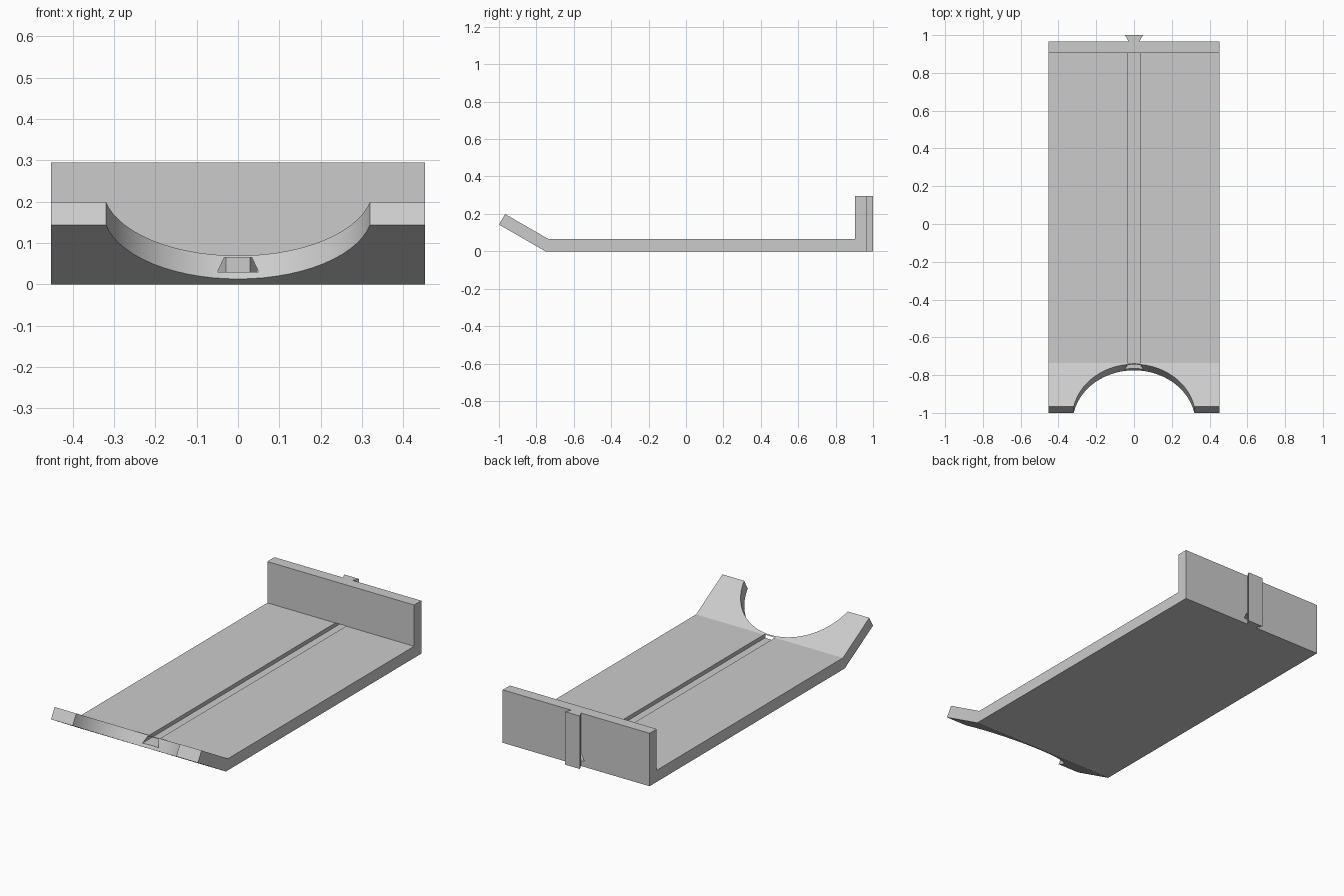
import bpy, bmesh, math
from mathutils import Vector

cube = bpy.data.objects.get("Cube")
if cube:
    bpy.data.objects.remove(cube, do_unlink=True)

grey = bpy.data.materials.new("light grey")
grey.use_nodes = True
grey.diffuse_color = (0.6, 0.6, 0.6, 1)
grey.node_tree.nodes["Principled BSDF"].inputs["Base Color"].default_value = (0.6, 0.6, 0.6, 1)


def prism(name, points, offset):
    """Extrude a flat outline along the offset vector."""
    bm = bmesh.new()
    face = bm.faces.new([bm.verts.new(p) for p in points])
    ext = bmesh.ops.extrude_face_region(bm, geom=[face])
    moved = [v for v in ext["geom"] if isinstance(v, bmesh.types.BMVert)]
    bmesh.ops.translate(bm, verts=moved, vec=Vector(offset))
    bmesh.ops.recalc_face_normals(bm, faces=bm.faces)
    mesh = bpy.data.meshes.new(name)
    bm.to_mesh(mesh)
    bm.free()
    mesh.materials.append(grey)
    obj = bpy.data.objects.new(name, mesh)
    bpy.context.collection.objects.link(obj)
    return obj


def activate(obj):
    bpy.ops.object.select_all(action='DESELECT')
    obj.select_set(True)
    bpy.context.view_layer.objects.active = obj


def cut(target, cutter):
    cutter.hide_render = True
    mod = target.modifiers.new("cut", 'BOOLEAN')
    mod.operation = 'DIFFERENCE'
    mod.solver = 'EXACT'
    mod.object = cutter
    activate(target)
    bpy.ops.object.modifier_apply(modifier=mod.name)
    bpy.data.objects.remove(cutter, do_unlink=True)


half_width = 0.4525
thick = 0.065
height = 0.295
wall_back = 0.967
tilt = math.radians(30)
fold = -0.752
along = Vector((0, -math.cos(tilt), math.sin(tilt)))
normal = Vector((0, math.sin(tilt), math.cos(tilt)))

# Tray: floor, sloped front lip and upright back wall in one side profile
lip_low = Vector((0, fold, 0)) + along * 0.286
lip_high = lip_low + normal * thick
fold_top = fold + thick * math.tan(tilt / 2)
profile = [(fold, 0), (wall_back, 0), (wall_back, height), (0.904, height),
           (0.904, thick), (fold_top, thick), lip_high.yz, lip_low.yz]
tray = prism("tray", [(-half_width, y, z) for y, z in profile], (2 * half_width, 0, 0))

# Round notch cut square to the lip
radius, segments = 0.326, 64
centre = Vector((0, fold, 0)) + along * (0.026 + radius) - normal * 0.2
ring = [centre + Vector((radius * math.sin(a), 0, 0)) + along * (radius * math.cos(a))
        for a in (2 * math.pi * i / segments for i in range(segments))]
cut(tray, prism("notch_cutter", ring, normal * 0.45))

# Dovetail groove along the floor and through the back wall
groove = [(-0.05, 0.03), (0.05, 0.03), (0.033, 0.0655), (-0.033, 0.0655)]
cut(tray, prism("groove_cutter", [(x, -0.9, z) for x, z in groove], (0, 2, 0)))

# Matching dovetail rail on the outside of the back wall
rail = [(-0.029, wall_back), (0.029, wall_back), (0.047, 1), (-0.047, 1)]
dovetail_rail = prism("dovetail_rail", [(x, y, 0) for x, y in rail], (0, 0, height))

activate(tray)
bpy.ops.object.shade_smooth_by_angle(angle=math.radians(20))
